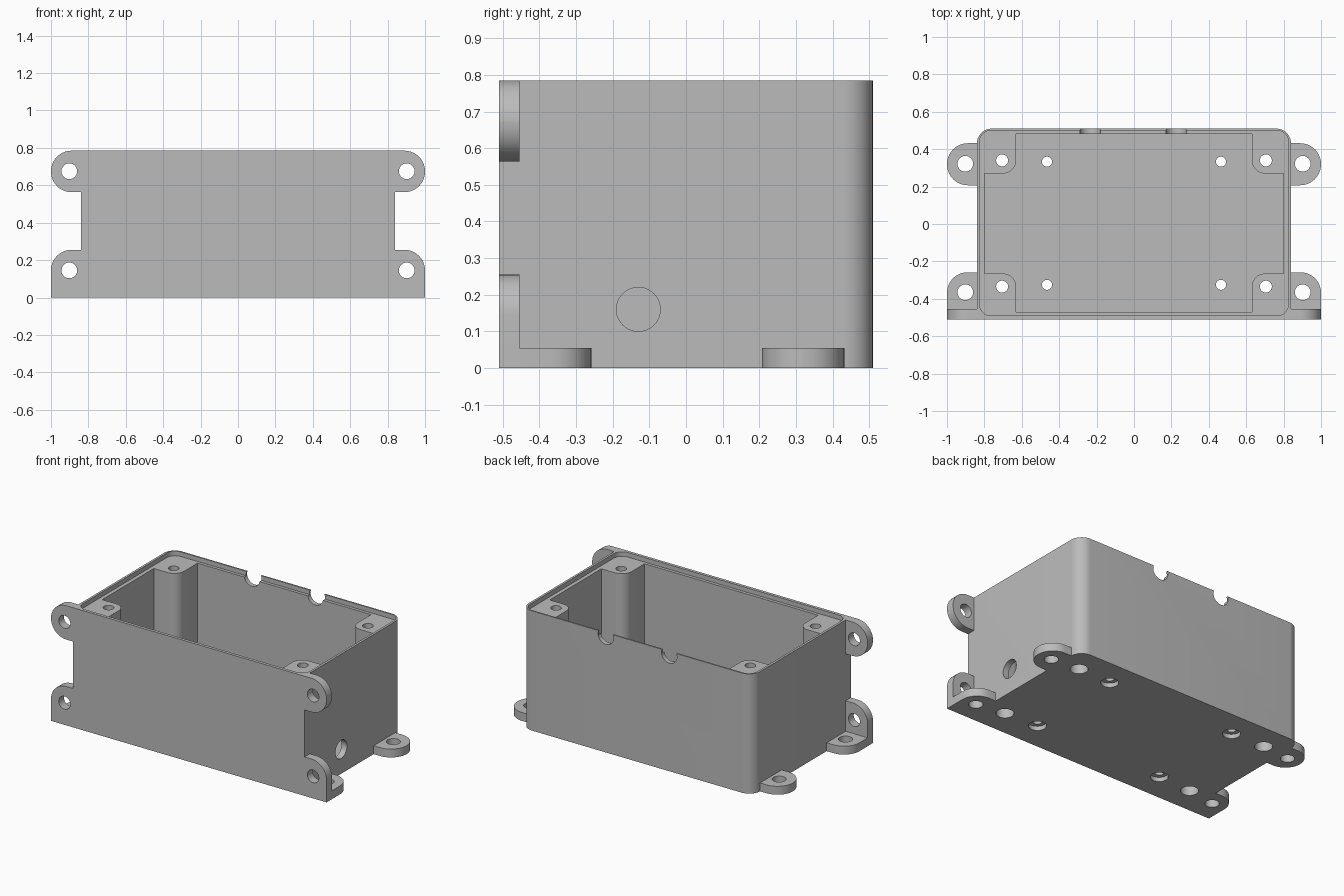
import bpy, bmesh
from math import pi, cos, sin
from mathutils import Vector

old = bpy.data.objects.get("Cube")
if old:
    bpy.data.objects.remove(old, do_unlink=True)

grey = bpy.data.materials.new("plain grey")
grey.use_nodes = True
grey.diffuse_color = (0.5, 0.5, 0.5, 1)
grey.node_tree.nodes["Principled BSDF"].inputs["Base Color"].default_value = (0.5, 0.5, 0.5, 1)

# Map profile (u, v) and extrusion distance w to x, y, z
AXES = {"x": lambda u, v, w: (w, u, v),
        "y": lambda u, v, w: (u, w, v),
        "z": lambda u, v, w: (u, v, w)}


def rounded(corners, steps=10):
    """Outline from (u, v, radius) right-angle corners."""
    pts = []
    for i, (u, v, r) in enumerate(corners):
        p = Vector((u, v))
        if not r:
            pts.append(p)
            continue
        a = (Vector(corners[i - 1][:2]) - p).normalized() * r
        b = (Vector(corners[(i + 1) % len(corners)][:2]) - p).normalized() * r
        for k in range(steps + 1):
            t = k / steps * pi / 2
            pts.append(p + a * (1 - sin(t)) + b * (1 - cos(t)))
    return pts


def circle(u, v, r, n=40):
    return [(u + r * cos(2 * pi * k / n), v + r * sin(2 * pi * k / n)) for k in range(n)]


def prism(name, outline, axis, lo, hi):
    bm = bmesh.new()
    face = bm.faces.new([bm.verts.new(AXES[axis](p[0], p[1], lo)) for p in outline])
    top = bmesh.ops.extrude_face_region(bm, geom=[face])["geom"]
    shift = Vector(AXES[axis](0, 0, hi - lo))
    bmesh.ops.translate(bm, vec=shift, verts=[g for g in top if isinstance(g, bmesh.types.BMVert)])
    bmesh.ops.remove_doubles(bm, verts=bm.verts, dist=1e-5)
    bmesh.ops.recalc_face_normals(bm, faces=bm.faces)
    mesh = bpy.data.meshes.new(name)
    bm.to_mesh(mesh)
    bm.free()
    mesh.materials.append(grey)
    ob = bpy.data.objects.new(name, mesh)
    bpy.context.collection.objects.link(ob)
    return ob


def activate(ob):
    bpy.ops.object.select_all(action="DESELECT")
    ob.select_set(True)
    bpy.context.view_layer.objects.active = ob


def cut(ob, outline, axis, lo, hi):
    cutter = prism("cutter", outline, axis, lo, hi)
    cutter.hide_render = True
    mod = ob.modifiers.new("cut", "BOOLEAN")
    mod.operation, mod.solver, mod.object = "DIFFERENCE", "EXACT", cutter
    activate(ob)
    bpy.ops.object.modifier_apply(modifier=mod.name)
    bpy.data.objects.remove(cutter, do_unlink=True)


def finish(ob):
    activate(ob)
    bpy.ops.object.shade_smooth_by_angle(angle=pi / 6)


H, W, D = 0.785, 0.84, 0.51
FLOOR, LEDGE = 0.055, H - 0.03

# Box shell, rounded on the two back edges
box = prism("box", rounded([(-W, -D, 0), (W, -D, 0), (W, D, 0.08), (-W, D, 0.08)]), "z", 0, H)

# Lid recess inside a thin lip
cut(box, rounded([(-0.825, -0.49, 0.06), (0.825, -0.49, 0.06),
                  (0.825, 0.5, 0.06), (-0.825, 0.5, 0.06)]), "z", LEDGE, H + 0.1)

# Cavity that leaves a post standing in each corner
IN, PX, F, B = 0.8, 0.63, -0.47, 0.48
PF, PB, R = -0.265, 0.27, 0.07
right = [(PX, F, 0), (PX, PF, R), (IN, PF, 0), (IN, PB, 0), (PX, PB, R), (PX, B, 0)]
left = [(-u, v, r) for u, v, r in reversed(right)]
cut(box, rounded(right + left), "z", FLOOR, H + 0.1)

# Counterbored screw holes through the posts and the floor
for s in (-1, 1):
    for y in (-0.335, 0.34):
        cut(box, circle(s * 0.705, y, 0.032), "z", -0.1, H + 0.1)
        cut(box, circle(s * 0.705, y, 0.053), "z", -0.1, 0.55)
    for y in (-0.325, 0.333):
        cut(box, circle(s * 0.465, y, 0.027), "z", -0.1, 0.2)
        cut(box, circle(s * 0.465, y, 0.053), "z", -0.1, 0.028)

# Cable notches in the back rim and cable hole in one side wall
for x in (-0.235, 0.225):
    cut(box, circle(x, H - 0.02, 0.056), "y", 0.4, 0.6)
cut(box, circle(-0.13, 0.16, 0.06), "x", 0.7, 0.9)
finish(box)

# Mounting ears on both sides
for s, side in ((1, "left"), (-1, "right")):
    def ear(name, lo, hi, r_lo, r_hi, hole, axis, start, end):
        outline = rounded([(s * W, lo, 0), (s, lo, r_lo), (s, hi, r_hi), (s * W, hi, 0)])
        ob = prism(f"{side}_{name}", outline, axis, start, end)
        cut(ob, circle(s * 0.902, hole, 0.042), axis, start - 0.1, end + 0.1)
        finish(ob)

    ear("upper_wall_ear", 0.563, H, 0.11, 0.11, 0.675, "y", -D, -0.455)
    ear("lower_wall_ear", 0, 0.255, 0, 0.11, 0.145, "y", -D, -0.455)
    ear("front_floor_ear", -0.455, -0.258, 0, 0.11, -0.365, "z", 0, 0.055)
    ear("back_floor_ear", 0.207, 0.432, 0.112, 0.112, 0.322, "z", 0, 0.055)
